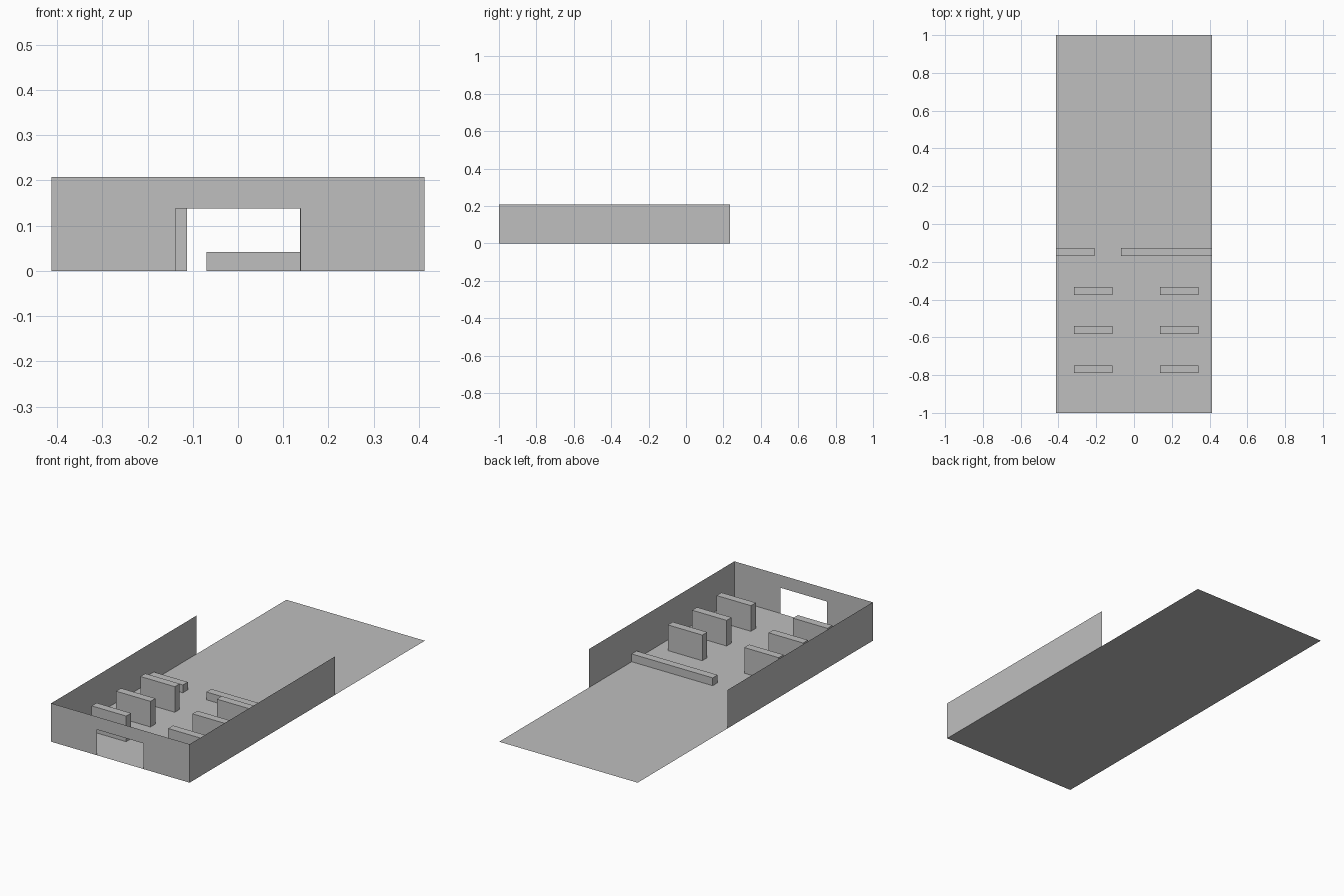
import bpy
import bmesh

cube = bpy.data.objects.get("Cube")
if cube:
    bpy.data.objects.remove(cube, do_unlink=True)

GREY = (0.52, 0.52, 0.52, 1)
grey = bpy.data.materials.new("plain grey")
grey.use_nodes = True
grey.diffuse_color = GREY
grey.node_tree.nodes["Principled BSDF"].inputs["Base Color"].default_value = GREY

HALF_W, WALL_H, WALL_END = 0.412, 0.207, 0.236
DOOR_W, DOOR_H = 0.138, 0.138
THICK, PANEL_W, BAR_H = 0.042, 0.205, 0.042


def finish(name, bm):
    mesh = bpy.data.meshes.new(name)
    bm.to_mesh(mesh)
    bm.free()
    mesh.materials.append(grey)
    obj = bpy.data.objects.new(name, mesh)
    bpy.context.collection.objects.link(obj)
    return obj


def sheet(name, outline):
    """Flat face from its outline."""
    bm = bmesh.new()
    bm.faces.new([bm.verts.new(p) for p in outline])
    return finish(name, bm)


def box(name, x0, x1, y0, y1, height):
    """Block standing on the floor."""
    bm = bmesh.new()
    bmesh.ops.create_cube(bm, size=1)
    for v in bm.verts:
        v.co = (x1 if v.co.x > 0 else x0,
                y1 if v.co.y > 0 else y0,
                height if v.co.z > 0 else 0)
    return finish(name, bm)


# Floor
sheet("floor", [(-HALF_W, -1, 0), (HALF_W, -1, 0), (HALF_W, 1, 0), (-HALF_W, 1, 0)])

# Side walls
for side, x in (("left", HALF_W), ("right", -HALF_W)):
    sheet(side + "_wall", [(x, -1, 0), (x, WALL_END, 0),
                           (x, WALL_END, WALL_H), (x, -1, WALL_H)])

# Front wall, its outline stepping around the doorway
profile = [(-HALF_W, 0), (-DOOR_W, 0), (-DOOR_W, DOOR_H), (DOOR_W, DOOR_H),
           (DOOR_W, 0), (HALF_W, 0), (HALF_W, WALL_H), (-HALF_W, WALL_H)]
sheet("front_wall", [(x, -1, z) for x, z in profile])

# Two rows of standing partitions
for side, x in (("left", 0.137), ("right", -0.318)):
    for i in range(3):
        y = -0.334 - i * 0.207
        box(f"{side}_partition_{i + 1}", x, x + PANEL_W, y - THICK, y, DOOR_H)

# Low barrier with a gap
for side, x0, x1 in (("left", -0.07, HALF_W), ("right", -HALF_W, -0.21)):
    box(side + "_barrier", x0, x1, -0.127 - THICK, -0.127, BAR_H)
